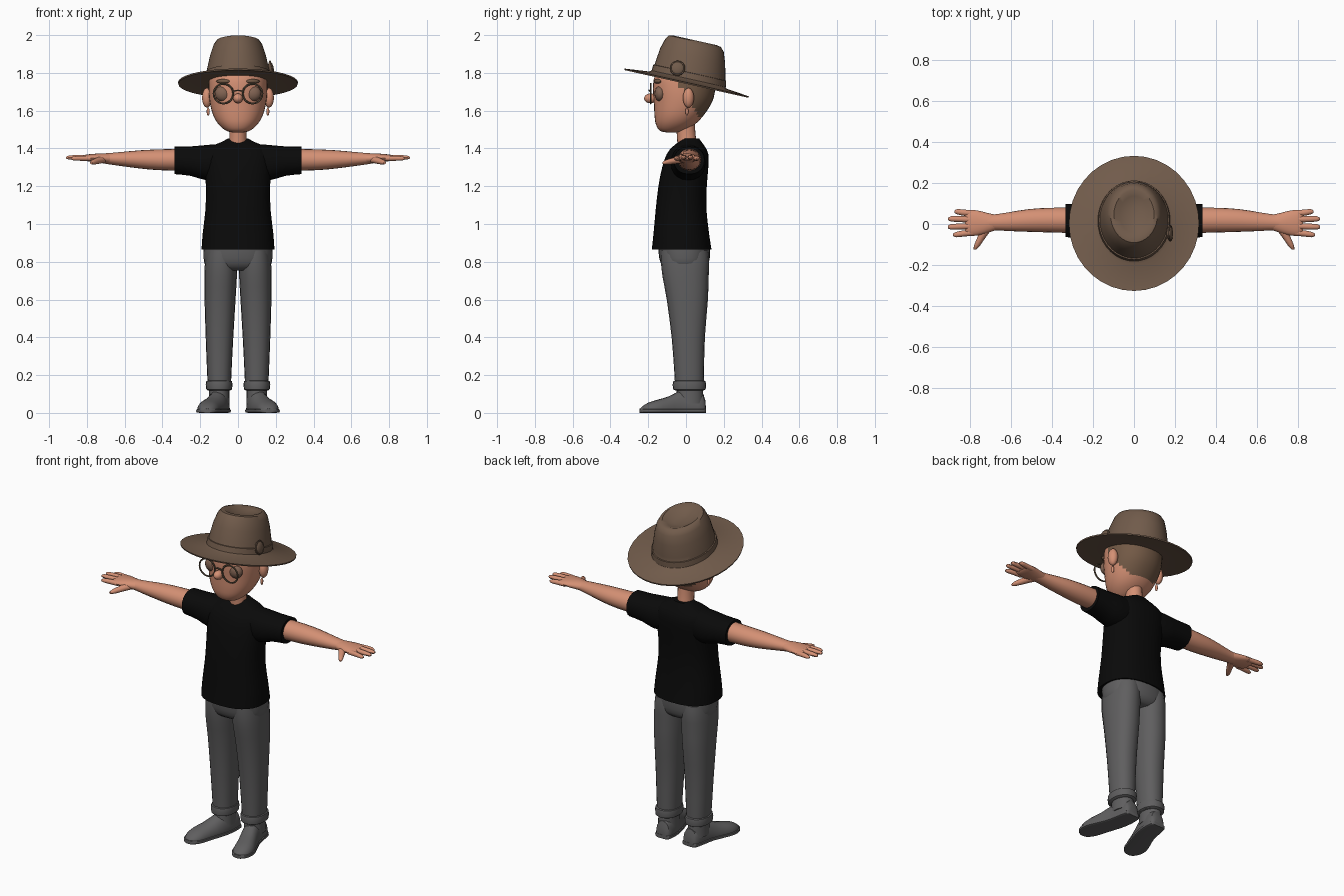
import bpy, bmesh, math
from mathutils import Matrix, Vector


def material(name, rgb):
    m = bpy.data.materials.new(name)
    m.diffuse_color = (*rgb, 1)
    return m


SKIN = material("skin", (0.66, 0.28, 0.175))
FELT = material("hat_brown", (0.165, 0.105, 0.07))
HAIR = material("hair_brown", (0.17, 0.10, 0.06))
CLOTH = material("shirt_black", (0.003, 0.003, 0.003))
GREY = material("trouser_grey", (0.115, 0.113, 0.115))
FRAME = material("frame_brown", (0.13, 0.095, 0.06))
EYE = material("eye_brown", (0.22, 0.125, 0.085))


def finish(name, bm, mat, mirror=False, angle=40):
    bmesh.ops.recalc_face_normals(bm, faces=bm.faces)
    me = bpy.data.meshes.new(name)
    bm.to_mesh(me)
    bm.free()
    me.materials.append(mat)
    me.shade_smooth()
    me.set_sharp_from_angle(angle=math.radians(angle))
    ob = bpy.data.objects.new(name, me)
    bpy.context.collection.objects.link(ob)
    if mirror:
        ob.modifiers.new("mirror", 'MIRROR').use_mirror_merge = False
    return ob


def refine(rings, steps):
    """Catmull-Rom interpolation between cross-sections."""
    out = []
    for i in range(len(rings) - 1):
        p = [rings[max(0, min(len(rings) - 1, i + k))] for k in (-1, 0, 1, 2)]
        for s in range(steps):
            t = s / steps
            out.append([0.5 * (2 * b + (c - a) * t + (2 * a - 5 * b + 4 * c - d) * t * t
                               + (3 * b - a - 3 * c + d) * t ** 3)
                        for a, b, c, d in zip(*p)])
    return out + [list(rings[-1])]


def loft(name, axis, rings, mat, n=20, power=2.0, steps=2, mirror=False,
         floor=None, shear=0.0, angle=40):
    """Skin over (position, centre a, centre b, radius a, radius b) sections."""
    bm = bmesh.new()
    loops = []
    for t, ca, cb, ra, rb in refine(rings, steps):
        loop = []
        for k in range(n):
            u = 2 * math.pi * k / n
            c, s = math.cos(u), math.sin(u)
            a = ca + ra * math.copysign(abs(c) ** (2 / power), c)
            b = cb + rb * math.copysign(abs(s) ** (2 / power), s)
            co = {'x': (t, a, b), 'y': (a, t, b), 'z': (a, b, t)}[axis]
            z = co[2] + shear * co[1]
            if floor is not None:
                z = max(z, floor)
            loop.append(bm.verts.new((co[0], co[1], z)))
        loops.append(loop)
    for lo, hi in zip(loops, loops[1:]):
        for k in range(n):
            bm.faces.new((lo[k], lo[(k + 1) % n], hi[(k + 1) % n], hi[k]))
    bm.faces.new(loops[0])
    bm.faces.new(loops[-1])
    return finish(name, bm, mat, mirror, angle)


def blob(name, loc, radii, mat, mirror=False, rot=None):
    bm = bmesh.new()
    bmesh.ops.create_uvsphere(bm, u_segments=16, v_segments=10, radius=1)
    m = Matrix.Translation(loc) @ (rot or Matrix()) @ Matrix.Diagonal((*radii, 1))
    bmesh.ops.transform(bm, matrix=m, verts=bm.verts)
    return finish(name, bm, mat, mirror)


def hoop(name, loc, major, minor, mat, rot, mirror=False):
    bm = bmesh.new()
    n, k = 24, 6
    m = Matrix.Translation(loc) @ rot
    v = []
    for i in range(n):
        for j in range(k):
            a, b = 2 * math.pi * i / n, 2 * math.pi * j / k
            r = major + minor * math.cos(b)
            v.append(bm.verts.new(m @ Vector((r * math.cos(a), r * math.sin(a), minor * math.sin(b)))))
    for i in range(n):
        for j in range(k):
            i2, j2 = (i + 1) % n, (j + 1) % k
            bm.faces.new((v[i * k + j], v[i2 * k + j], v[i2 * k + j2], v[i * k + j2]))
    return finish(name, bm, mat, mirror)


# Head, with hair painted behind a slanted hairline
head = loft("head", 'z', [
    (1.485, 0, -.075, .03, .03), (1.495, 0, -.075, .065, .065), (1.53, 0, -.055, .105, .105),
    (1.58, 0, -.035, .133, .132), (1.65, 0, -.015, .15, .155), (1.72, 0, -.01, .155, .165),
    (1.78, 0, -.008, .15, .158), (1.83, 0, 0, .12, .13)], SKIN, n=36, power=2.15, steps=4)
head.data.materials.append(HAIR)
for f in head.data.polygons:
    y, z = f.center.y, f.center.z
    if y > -.05 + (1.76 - z) * .6 and z > 1.565:
        f.material_index = 1
loft("neck", 'z', [(1.40, 0, .01, .055, .055), (1.45, 0, .003, .046, .05),
                   (1.55, 0, -.005, .046, .05)], SKIN)

# Face details
blob("nose", (0, -.188, 1.665), (.026, .034, .026), SKIN)
blob("ear", (.164, .013, 1.668), (.026, .03, .052), SKIN, True, Matrix.Rotation(.25, 4, 'Z'))
blob("ear_drop", (.158, .005, 1.595), (.008, .008, .022), SKIN, True)
blob("eye", (.078, -.137, 1.69), (.045, .03, .042), EYE, True)
blob("eyebrow", (.078, -.15, 1.755), (.04, .016, .012), HAIR, True, Matrix.Rotation(.35, 4, 'Z'))
UP = Matrix.Rotation(math.pi / 2, 4, 'X')
hoop("glasses_rim", (.077, -.187, 1.69), .052, .005, FRAME, UP, True)
loft("glasses_bridge", 'x', [(-.027, -.187, 1.70, .004, .004), (0, -.195, 1.708, .004, .004),
                             (.027, -.187, 1.70, .004, .004)], FRAME, n=6)

# Hat: tilted brim, tapered crown and dented top in one skin
TILT = -.223
loft("hat", 'z', [
    (1.748, 0, 0, .12, .13), (1.752, 0, .005, .17, .185), (1.742, 0, .003, .316, .328),
    (1.750, 0, .003, .318, .330), (1.764, 0, .01, .19, .205), (1.775, 0, .015, .172, .192),
    (1.83, 0, .025, .163, .184), (1.90, 0, .035, .148, .172), (1.955, 0, .045, .13, .155),
    (1.978, 0, .047, .115, .138), (1.983, 0, .047, .098, .118), (1.97, 0, .047, .07, .09),
    (1.955, 0, .047, .03, .045)], FELT, n=36, steps=1, shear=TILT)
loft("hat_band", 'z', [(1.772, 0, .015, .177, .197), (1.805, 0, .02, .173, .193),
                       (1.808, 0, .02, .16, .18)], FELT, n=36, steps=1, shear=TILT)
SIDE = Matrix.Rotation(math.radians(78), 4, 'Y')
blob("hat_button", (.175, -.045, 1.825), (.036, .036, .014), FELT, rot=SIDE)
hoop("hat_button_rim", (.177, -.045, 1.825), .036, .005, FELT, SIDE)

# Shirt
loft("shirt_body", 'z', [
    (.865, 0, -.023, .193, .158), (.95, 0, -.025, .187, .147), (1.08, 0, -.026, .172, .134),
    (1.2, 0, -.018, .17, .128), (1.30, 0, -.004, .175, .122), (1.37, 0, .008, .172, .11),
    (1.41, 0, .015, .14, .085), (1.435, 0, .022, .085, .06), (1.452, 0, .025, .055, .045)],
    CLOTH, n=28, power=2.4)
loft("sleeve", 'x', [(.08, .01, 1.33, .085, .095), (.17, .012, 1.325, .092, .093),
                     (.25, .015, 1.333, .085, .078), (.335, .017, 1.337, .081, .073)],
     CLOTH, power=2.2, mirror=True)

# Arms, palms, fingers, thumbs
loft("arm", 'x', [(.30, .018, 1.34, .062, .058), (.42, .019, 1.34, .06, .055),
                  (.52, .017, 1.342, .055, .048), (.62, .011, 1.344, .045, .037),
                  (.69, .008, 1.346, .038, .029), (.72, .006, 1.348, .042, .026)], SKIN, mirror=True)
loft("palm", 'x', [(.67, .008, 1.346, .036, .027), (.72, .005, 1.348, .05, .026),
                   (.77, .005, 1.35, .062, .021), (.81, .005, 1.35, .061, .016),
                   (.825, .005, 1.35, .05, .008)], SKIN, mirror=True)
for i, (y, tip, spread) in enumerate([(.052, .878, .008), (.022, .908, .003),
                                      (-.010, .910, -.004), (-.042, .885, -.010)]):
    z = 1.352 if i in (1, 2) else 1.347
    loft("finger_%d" % (i + 1), 'x', [
        (.78, y, z, .015, .014), (.83, y + spread * .4, z + .001, .015, .014),
        (tip - .015, y + spread, z, .013, .011), (tip, y + spread, z - .001, .005, .004)],
        SKIN, n=10, mirror=True)
loft("thumb", 'y', [(-.015, .715, 1.343, .03, .02), (-.06, .742, 1.335, .021, .017),
                    (-.105, .767, 1.327, .015, .013), (-.125, .777, 1.323, .006, .005)],
     SKIN, n=12, mirror=True)

# Trousers
loft("trouser_hips", 'z', [(.755, 0, -.005, .13, .09), (.775, 0, -.006, .17, .118),
                           (.82, 0, -.008, .182, .134), (.89, 0, -.01, .182, .138)],
     GREY, n=28, power=2.3)
loft("trouser_leg", 'z', [
    (.12, .098, .018, .06, .075), (.2, .099, .017, .064, .078), (.4, .098, .012, .073, .088),
    (.6, .095, .007, .082, .109), (.72, .092, -.002, .086, .122), (.80, .09, -.005, .085, .128),
    (.86, .088, -.008, .08, .125)], GREY, n=20, power=2.25, mirror=True)
loft("trouser_cuff", 'z', [(.118, .1, .018, .058, .074), (.125, .1, .018, .068, .086),
                           (.15, .1, .018, .071, .089), (.168, .1, .018, .068, .085),
                           (.172, .1, .018, .058, .074)], GREY, steps=1, power=2.2, mirror=True)

# Shoes: flat-bottomed uppers, ankle collars and thin soles
profile = [(.105, .092, .028, .035), (.092, .092, .046, .10), (.03, .097, .054, .122),
           (-.03, .108, .056, .118), (-.09, .13, .06, .088), (-.15, .152, .062, .07),
           (-.20, .16, .054, .054), (-.232, .163, .034, .034), (-.243, .163, .014, .022)]
loft("shoe_upper", 'y', [(y, x, .01, w, h - .01) for y, x, w, h in profile], GREY,
     n=20, power=2.3, floor=.004, mirror=True)
loft("shoe_sole", 'y', [(y * 1.01, x, .011, w + .005, .011) for y, x, w, h in profile], GREY,
     n=20, power=5, floor=0, mirror=True)
loft("shoe_collar", 'z', [(.05, .1, .02, .056, .075), (.14, .1, .02, .053, .068)], GREY, mirror=True)
